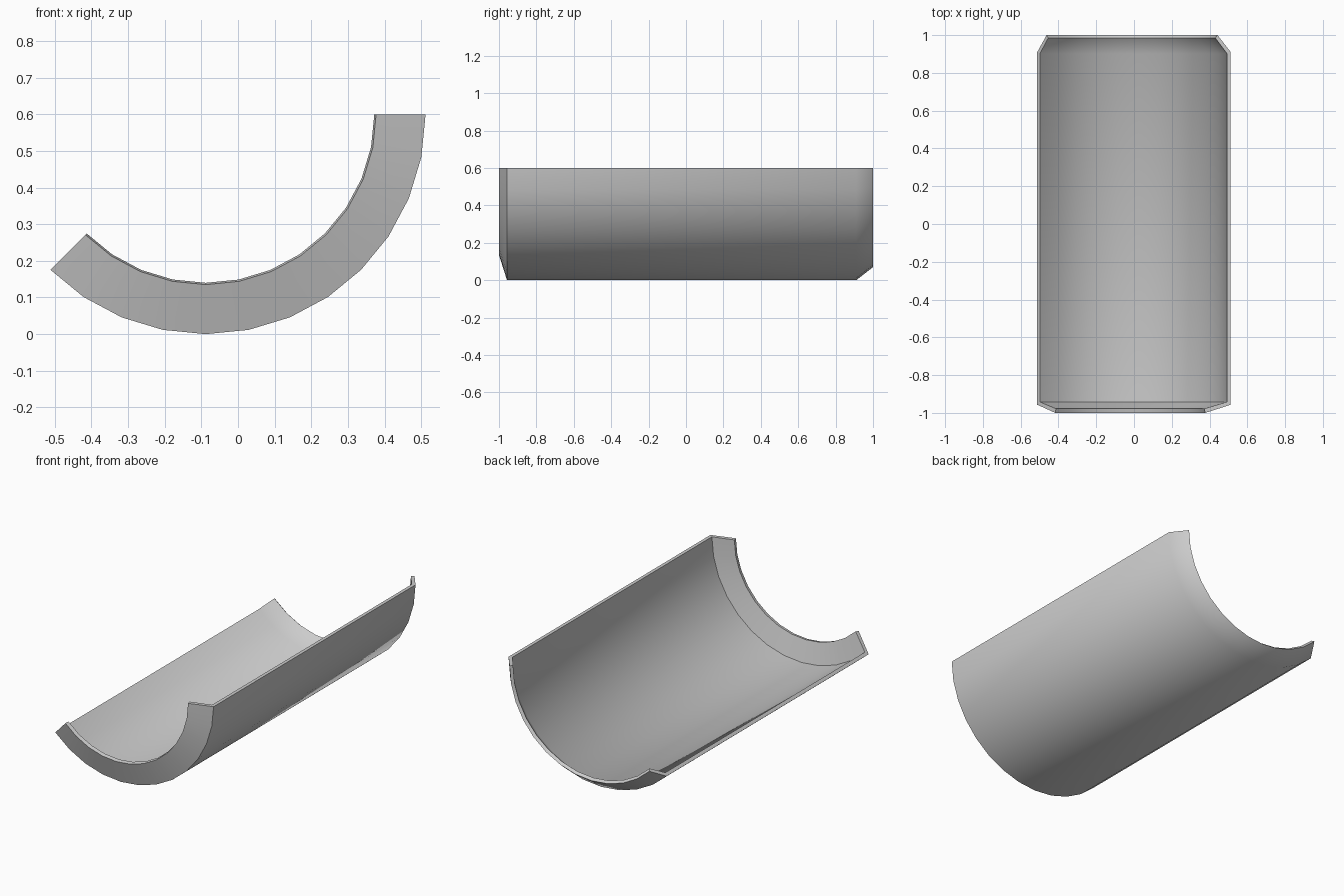
import bpy, bmesh, math

if "Cube" in bpy.data.objects:
    bpy.data.objects.remove(bpy.data.objects["Cube"])

# Wall cross-section as (radius, y): outer skin front to back, then inner skin back to front
PROFILE = [(0.465, -1.0), (0.60, -0.957), (0.60, 0.91), (0.53, 1.0),
           (0.518, 0.985), (0.58, 0.902), (0.58, -0.942), (0.46, -0.978)]
CX, CZ = -0.088, 0.60          # axis of the trough
STEPS, SWEEP = 12, math.radians(135)

bm = bmesh.new()

# One copy of the profile at every step of the sweep
rings = []
for i in range(STEPS + 1):
    a = -SWEEP * i / STEPS
    rings.append([bm.verts.new((CX + r * math.cos(a), y, CZ + r * math.sin(a)))
                  for r, y in PROFILE])

# Curved skins and end rims
n = len(PROFILE)
for r0, r1 in zip(rings, rings[1:]):
    for j in range(n):
        k = (j + 1) % n
        bm.faces.new((r0[j], r0[k], r1[k], r1[j]))

# Flat long edges: strips between outer and inner skin
for ring in (rings[0], rings[-1]):
    for j in range(3):
        bm.faces.new((ring[j], ring[j + 1], ring[n - 2 - j], ring[n - 1 - j]))

bmesh.ops.recalc_face_normals(bm, faces=bm.faces)
mesh = bpy.data.meshes.new("trough_shell")
bm.to_mesh(mesh)
bm.free()

shell = bpy.data.objects.new("trough_shell", mesh)
bpy.context.collection.objects.link(shell)

# Smooth curve and rear taper, sharp front lip and rims
bpy.context.view_layer.objects.active = shell
shell.select_set(True)
bpy.ops.object.shade_smooth_by_angle(angle=math.radians(45))
